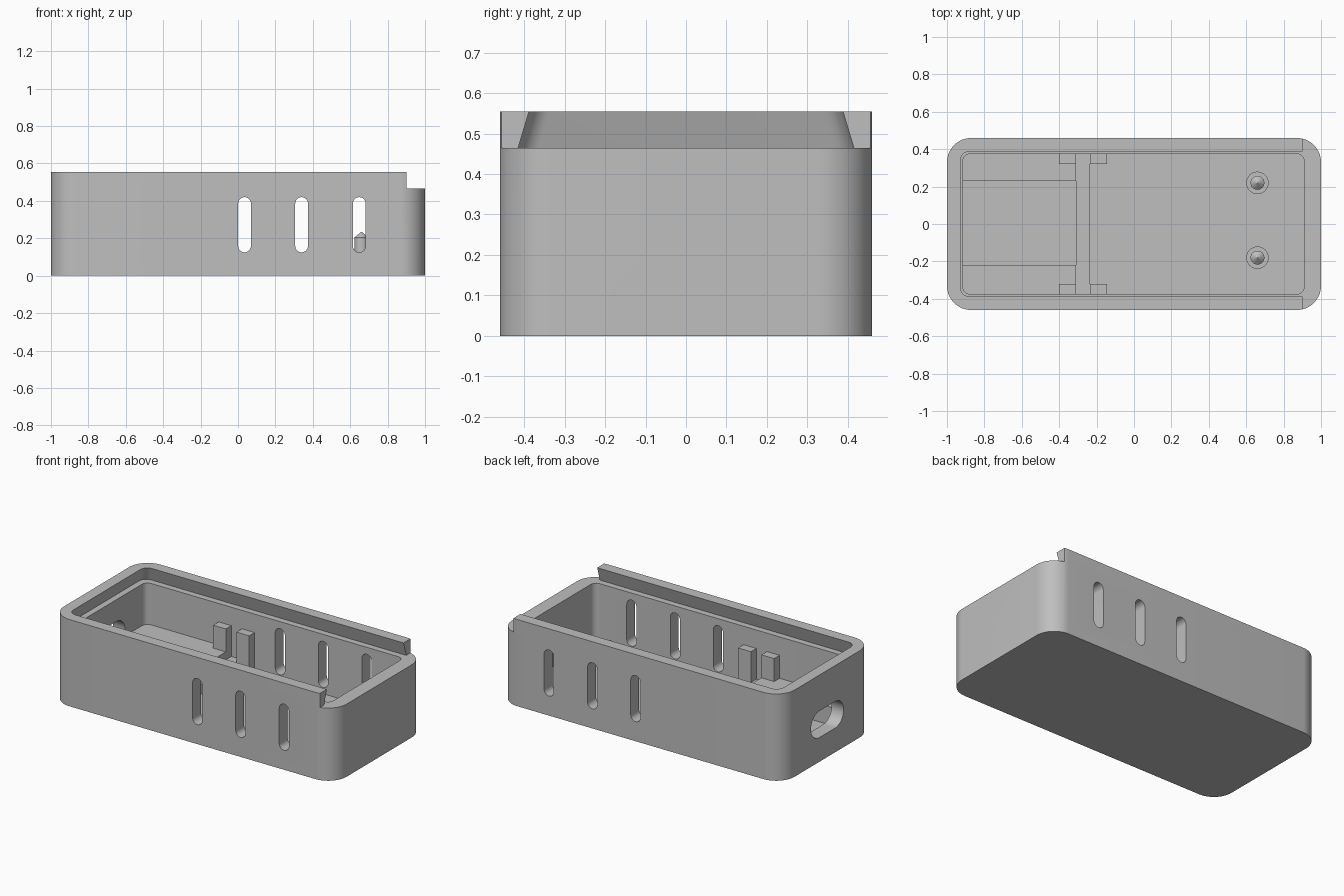
import bpy, bmesh, math

cube = bpy.data.objects.get("Cube")
if cube:
    bpy.data.objects.remove(cube, do_unlink=True)

grey = bpy.data.materials.new("plain grey")
grey.use_nodes = True
GREY = (0.52, 0.52, 0.52, 1)
grey.diffuse_color = GREY
grey.node_tree.nodes["Principled BSDF"].inputs["Base Color"].default_value = GREY

FLOOR = 0.085
RIM, LEDGE = 0.555, 0.465


def rounded(a0, a1, b0, b1, r, seg=10):
    """Outline of a rounded rectangle, counter-clockwise."""
    pts = []
    corners = [(a1 - r, b1 - r), (a0 + r, b1 - r), (a0 + r, b0 + r), (a1 - r, b0 + r)]
    for k, (ca, cb) in enumerate(corners):
        for i in range(seg + 1):
            t = math.pi / 2 * (k + i / seg)
            pts.append((ca + r * math.cos(t), cb + r * math.sin(t)))
    return pts


def loft(name, rings):
    """Closed solid through rings of equal point count."""
    bm = bmesh.new()
    loops = [[bm.verts.new(p) for p in ring] for ring in rings]
    n = len(loops[0])
    for low, high in zip(loops, loops[1:]):
        for i in range(n):
            j = (i + 1) % n
            bm.faces.new((low[i], low[j], high[j], high[i]))
    bm.faces.new(loops[0][::-1])
    bm.faces.new(loops[-1])
    bmesh.ops.remove_doubles(bm, verts=bm.verts, dist=1e-5)
    bmesh.ops.recalc_face_normals(bm, faces=bm.faces)
    mesh = bpy.data.meshes.new(name)
    bm.to_mesh(mesh)
    bm.free()
    mesh.materials.append(grey)
    obj = bpy.data.objects.new(name, mesh)
    bpy.context.collection.objects.link(obj)
    return obj


def box(name, x0, x1, y0, y1, z0, z1):
    base = [(x0, y0), (x1, y0), (x1, y1), (x0, y1)]
    return loft(name, [[(x, y, z) for x, y in base] for z in (z0, z1)])


def activate(obj):
    bpy.ops.object.select_all(action="DESELECT")
    obj.select_set(True)
    bpy.context.view_layer.objects.active = obj


def cut(body, cutter):
    mod = body.modifiers.new("cut", "BOOLEAN")
    mod.operation = "DIFFERENCE"
    mod.solver = "EXACT"
    mod.object = cutter
    activate(body)
    bpy.ops.object.modifier_apply(modifier=mod.name)
    bpy.data.objects.remove(cutter, do_unlink=True)


# Outer case
outline = rounded(-1, 1, -0.46, 0.46, 0.13, 14)
case = loft("case", [[(x, y, z) for x, y in outline] for z in (0, RIM)])

# Main cavity
hollow = rounded(-0.915, 0.91, -0.375, 0.375, 0.04)
cut(case, loft("cavity_cutter", [[(x, y, z) for x, y in hollow] for z in (FLOOR, 0.7)]))

# Dovetail lid channel, open at the +x end
channel = []
for z in (LEDGE, RIM + 0.03):
    inset = (z - LEDGE) * 0.3
    ring = rounded(-0.955 + inset, 1.3, -0.415 + inset, 0.415 - inset, 0.05)
    channel.append([(x, y, z) for x, y in ring])
cut(case, loft("channel_cutter", channel))
cut(case, box("end_cutter", 0.9, 1.2, -0.6, 0.6, LEDGE, 0.7))

# Vent slots through both long walls
for x in (0.035, 0.34, 0.648):
    slot = rounded(x - 0.034, x + 0.034, 0.125, 0.42, 0.0339, 8)
    cut(case, loft("vent_cutter", [[(a, y, b) for a, b in slot] for y in (-0.6, 0.6)]))

# Connector opening in the -x wall
port = rounded(-0.165, 0.165, 0.155, 0.325, 0.0849, 10)
cut(case, loft("port_cutter", [[(x, a, b) for a, b in port] for x in (-1.1, -0.9)]))

activate(case)
bpy.ops.object.shade_smooth_by_angle(angle=math.radians(30))

# Board rails and divider guide posts along each long wall
for side, edge, label in ((1, 0.23, "back"), (-1, 0.22, "front")):
    def span(inner):
        return sorted((side * inner, side * 0.38))
    box(label + "_board_rail", -0.92, -0.31, *span(edge), FLOOR - 0.01, 0.2)
    box(label + "_outer_guide_post", -0.4, -0.31, *span(0.32), 0.19, 0.347)
    box(label + "_inner_guide_post", -0.235, -0.145, *span(0.32), FLOOR - 0.01, 0.347)

# Low cross bar between the guides
box("cross_bar", -0.31, -0.235, -0.38, 0.38, FLOOR - 0.01, 0.15)

# Pointed locating pins on round bases
for y, label in ((0.22, "back"), (-0.18, "front")):
    profile = [(0.06, FLOOR - 0.01), (0.06, 0.125), (0.037, 0.125), (0.037, 0.205), (0.001, 0.235)]
    rings = []
    for r, z in profile:
        angles = [math.tau * i / 32 for i in range(32)]
        rings.append([(0.66 + r * math.cos(t), y + r * math.sin(t), z) for t in angles])
    pin = loft(label + "_locating_pin", rings)
    activate(pin)
    bpy.ops.object.shade_smooth_by_angle(angle=math.radians(30))
